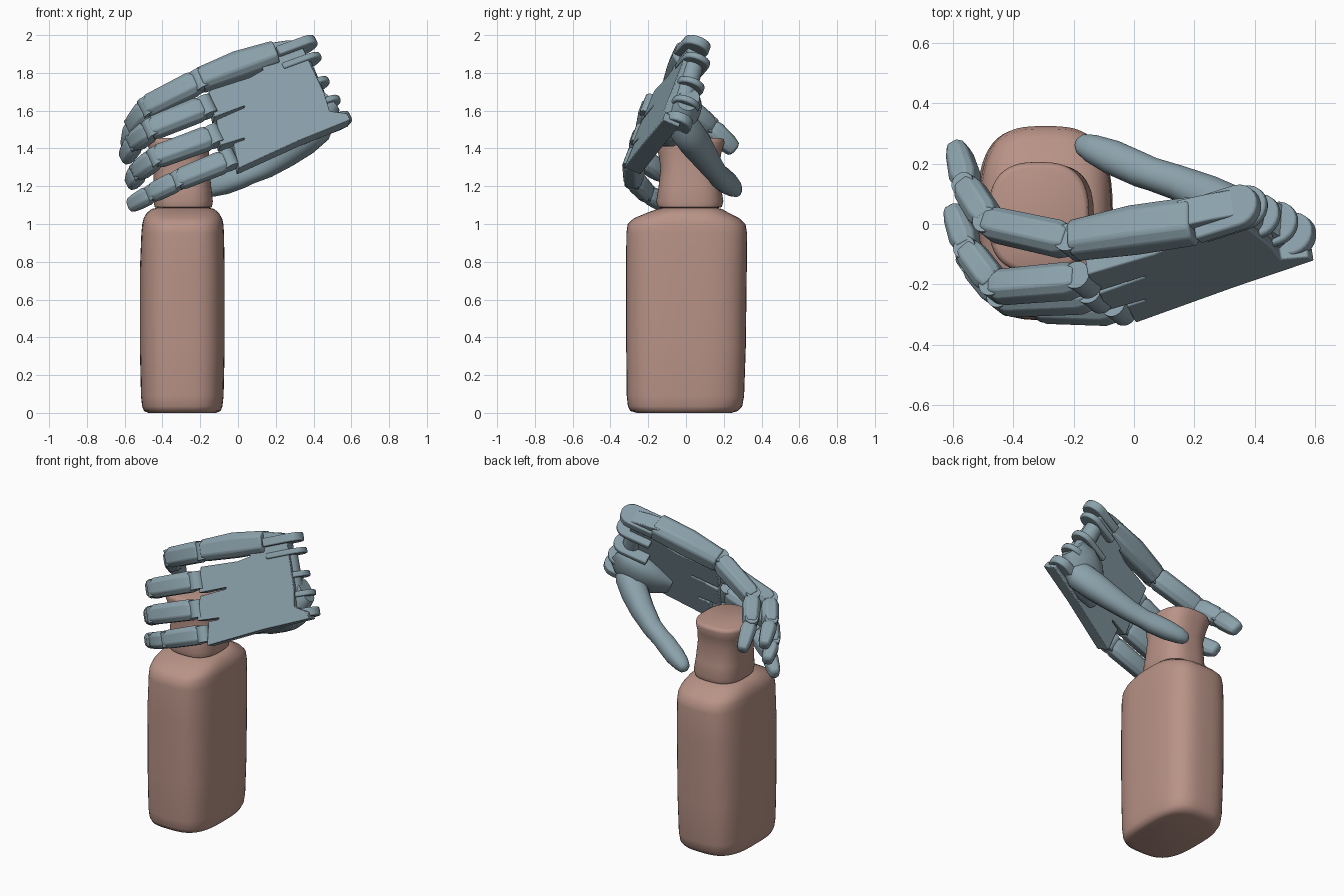
import bpy, bmesh, math
from mathutils import Vector as Vec


def material(name, col):
    m = bpy.data.materials.new(name)
    m.diffuse_color = col
    return m


CLAY = material("bottle_clay", (0.48, 0.29, 0.24, 1))
BLUE = material("hand_blue", (0.26, 0.36, 0.41, 1))


def finish(name, bm, mat, angle=30, bevel=0):
    bmesh.ops.recalc_face_normals(bm, faces=bm.faces)
    me = bpy.data.meshes.new(name)
    bm.to_mesh(me)
    bm.free()
    ob = bpy.data.objects.new(name, me)
    bpy.context.collection.objects.link(ob)
    me.materials.append(mat)
    bpy.ops.object.select_all(action='DESELECT')
    ob.select_set(True)
    bpy.context.view_layer.objects.active = ob
    bpy.ops.object.shade_smooth_by_angle(angle=math.radians(angle))
    if bevel:
        b = ob.modifiers.new("bevel", 'BEVEL')
        b.width, b.segments, b.limit_method = bevel, 2, 'ANGLE'
    return ob


def loft(name, rings, mat, angle=30, bevel=0):
    bm = bmesh.new()
    vs = [[bm.verts.new(p) for p in r] for r in rings]
    n = len(rings[0])
    for a, b in zip(vs, vs[1:]):
        for i in range(n):
            bm.faces.new((a[i], a[(i + 1) % n], b[(i + 1) % n], b[i]))
    bm.faces.new(vs[0])
    bm.faces.new(vs[-1])
    return finish(name, bm, mat, angle, bevel)


def section(n, p):
    out = []
    for i in range(n):
        t = 2 * math.pi * (i + 0.5) / n
        c, s = math.cos(t), math.sin(t)
        out.append((math.copysign(abs(c) ** (2 / p), c), math.copysign(abs(s) ** (2 / p), s)))
    return out


OCT = [(1, -.55), (1, .55), (.55, 1), (-.55, 1), (-1, .55), (-1, -.55), (-.55, -1), (.55, -1)]


def tube(name, path, side, prof, angle=30, bevel=0):
    """path: list of (centre, half width along side, half thickness)"""
    rings = []
    for i, (c, w, h) in enumerate(path):
        t = (path[min(i + 1, len(path) - 1)][0] - path[max(i - 1, 0)][0]).normalized()
        s = (side - t * side.dot(t)).normalized()
        o = t.cross(s)
        rings.append([c + s * (a * w) + o * (b * h) for a, b in prof])
    return loft(name, rings, BLUE, angle, bevel)


# Bottle: z, centre x, centre y, half x, half y
def stack(name, rows, p):
    prof = section(56, p)
    loft(name, [[Vec((cx + a * hx, cy + b * hy, z)) for a, b in prof]
                for z, cx, cy, hx, hy in rows], CLAY, 50)


stack("bottle_body", [
    (0.0, -.295, -.01, .18, .25), (.01, -.295, -.01, .203, .285), (.035, -.295, -.005, .213, .303),
    (.09, -.295, -.003, .219, .311), (.35, -.295, 0, .225, .317), (.75, -.295, .002, .225, .32),
    (.95, -.293, .004, .219, .32), (1.0, -.292, .003, .215, .312), (1.03, -.292, .003, .208, .28),
    (1.06, -.292, .01, .19, .215), (1.08, -.292, .02, .165, .17), (1.085, -.292, .02, .14, .145),
    (1.12, -.292, .02, .14, .145)], 3.1)
stack("bottle_cap", [
    (1.085, -.29, .02, .14, .15), (1.09, -.29, .02, .152, .17), (1.12, -.29, .02, .157, .178),
    (1.2, -.295, .02, .153, .165), (1.3, -.30, .02, .149, .155), (1.38, -.31, .02, .157, .168),
    (1.43, -.315, .022, .167, .183), (1.448, -.315, .022, .163, .178), (1.455, -.315, .022, .15, .165)], 2.7)

# Hand frame: the palm lies in a tilted plane
A, B, C = -.866, .154, .452


def on_palm(x, z, off=0):
    return Vec((x, A + B * x + C * z, z)) + N * off


N = Vec((B, -1, C)).normalized()
W = Vec((.9, .9 * B + .33 * C, .33)).normalized()
V = N.cross(W).normalized()
if V.z < 0:
    V = -V

# Palm plate with slots between the fingers
outline = [(.36, 1.96), (.25, 1.955), (.15, 1.94), (.10, 1.84), (.13, 1.80), (.06, 1.76),
           (-.16, 1.69), (-.13, 1.55), (.03, 1.61), (.03, 1.60), (-.12, 1.535), (-.10, 1.40),
           (.03, 1.44), (.03, 1.43), (-.03, 1.41), (.0, 1.28), (.33, 1.43), (.59, 1.535),
           (.57, 1.57), (.48, 1.58), (.45, 1.68), (.34, 1.91)]
loft("palm", [[on_palm(x, z, o) for x, z in outline] for o in (-.05, .045)], BLUE, 30, .014)

# Index-side metacarpal block
tube("index_palm_block", [(Vec((-.20, -.055, 1.76)), .064, .062), (Vec((.0, -.02, 1.835)), .075, .075),
                          (Vec((.2, .01, 1.90)), .064, .075)], V, OCT, 30, .01)

# Wrist tabs with rounded ends
for i, (x, z, off) in enumerate([(.345, 1.94, .01), (.375, 1.87, -.02), (.42, 1.75, -.04),
                                 (.48, 1.655, -.05), (.535, 1.56, -.045)]):
    c, r = on_palm(x, z, off), .074
    arc = [(math.cos(t) * r, math.sin(t) * r) for t in [math.pi * (k / 10 - .5) for k in range(11)]]
    arc += [(-.16, r), (-.16, -r)]
    th = .026 if i in (0, 4) else .017
    loft("wrist_tab_%d" % (i + 1), [[c + W * a + N * b + V * s for a, b in arc] for s in (-th, th)],
         BLUE, 30, .008)
tube("wrist_core", [(on_palm(.34, 1.86, -.02), .05, .05), (on_palm(.44, 1.62, -.04), .06, .06)],
     W, section(16, 2))

# Four fingers: knuckle, two joints, tip
fingers = {
    "index": ([(-.20, -.06, 1.76), (-.475, .0, 1.62), (-.55, .12, 1.52), (-.585, .26, 1.39)], .064),
    "middle": ([(-.17, -.185, 1.62), (-.455, -.21, 1.505), (-.545, -.09, 1.435), (-.60, .055, 1.345)], .063),
    "ring": ([(-.13, -.235, 1.465), (-.43, -.25, 1.355), (-.525, -.14, 1.28), (-.57, -.02, 1.21)], .062),
    "little": ([(-.05, -.28, 1.34), (-.31, -.275, 1.235), (-.45, -.21, 1.165), (-.575, -.10, 1.095)], .058),
}
for name, (pts, r) in fingers.items():
    pts = [Vec(p) for p in pts]
    for j in range(3):
        a, b = pts[j], pts[j + 1]
        d = (b - a).normalized()
        k = 1 - .09 * j
        t = .9 * k
        path = [(a + d * .015, r * .88 * k, r * .8 * t), (a + d * .05, r * k, r * t)]
        if j < 2:
            path += [(b - d * .02, r * k * .95, r * t * .95), (b + d * .012, r * k * .8, r * t * .75)]
        else:
            path += [(b - d * .05, r * k * .92, r * t * .85), (b - d * .012, r * k * .8, r * t * .65),
                     (b, r * k * .45, r * t * .35)]
        tube("%s_finger_%d" % (name, j + 1), path, V, OCT, 30, .006)
        h = r * .84 * k
        tube("%s_joint_%d" % (name, j + 1), [(a - V * h, h * .9, h * .9), (a + V * h, h * .9, h * .9)],
             W, section(20, 2), 30)

# Thumb and its base
tube("thumb", [(Vec(p), w, h) for p, w, h in [
    ((.47, -.03, 1.56), .05, .05), ((.42, -.01, 1.51), .085, .08), ((.34, .04, 1.44), .085, .08),
    ((.25, .09, 1.37), .073, .07), ((.15, .135, 1.305), .062, .058), ((.06, .165, 1.265), .055, .055),
    ((.02, .18, 1.25), .06, .058), ((-.07, .22, 1.215), .058, .058), ((-.14, .25, 1.19), .047, .047),
    ((-.175, .265, 1.175), .034, .034), ((-.19, .27, 1.17), .015, .015)]],
    V, section(18, 2.3), 50)
tube("thumb_base", [(on_palm(x, z, o), w, h) for x, z, o, w, h in [
    (.49, 1.68, -.05, .08, .055), (.44, 1.64, -.065, .115, .08), (.36, 1.58, -.075, .125, .085),
    (.28, 1.52, -.06, .10, .07), (.21, 1.48, -.04, .06, .04)]], V, section(18, 2.3), 50)
